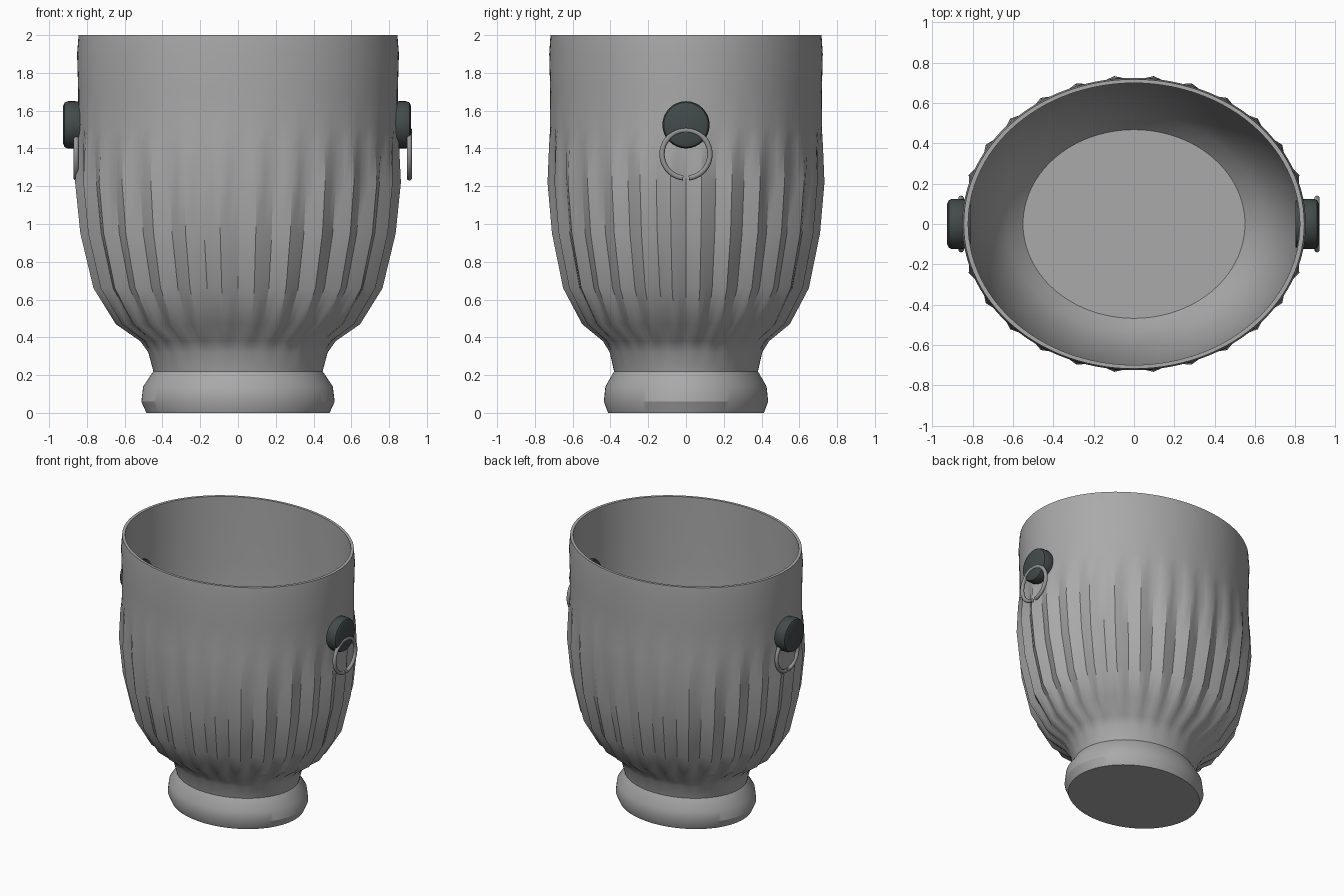
import bpy, bmesh, math
from mathutils import Vector

if "Cube" in bpy.data.objects:
    bpy.data.objects.remove(bpy.data.objects["Cube"], do_unlink=True)


def material(name, color):
    m = bpy.data.materials.new(name)
    m.use_nodes = True
    m.diffuse_color = (*color, 1)
    m.node_tree.nodes["Principled BSDF"].inputs["Base Color"].default_value = (*color, 1)
    return m


stone = material("stone grey", (0.40, 0.40, 0.40))
iron = material("dark iron", (0.055, 0.07, 0.07))
steel = material("ring steel", (0.30, 0.30, 0.30))

SQUASH = 0.85      # depth of the oval relative to its width
FLUTES = 28
SEGMENTS = FLUTES * 4


def finish(name, bm, mat, angle=30):
    bmesh.ops.recalc_face_normals(bm, faces=bm.faces)
    mesh = bpy.data.meshes.new(name)
    bm.to_mesh(mesh)
    bm.free()
    ob = bpy.data.objects.new(name, mesh)
    bpy.context.collection.objects.link(ob)
    mesh.materials.append(mat)
    bpy.ops.object.select_all(action="DESELECT")
    ob.select_set(True)
    bpy.context.view_layer.objects.active = ob
    bpy.ops.object.shade_smooth_by_angle(angle=math.radians(angle))
    return ob


def bridge(bm, a, b):
    n = len(a)
    for i in range(n):
        bm.faces.new((a[i], a[(i + 1) % n], b[(i + 1) % n], b[i]))


# Oval vessel: (half width, height, flute depth), outside then inside
profile = [
    (0.485, 0, 0), (0.512, 0.06, 0), (0.502, 0.14, 0), (0.448, 0.22, 0),
    (0.475, 0.32, 0), (0.515, 0.38, 0.006), (0.635, 0.47, 0.016),
    (0.752, 0.66, 0.018), (0.822, 0.95, 0.018), (0.85, 1.22, 0.018),
    (0.85, 1.42, 0.008), (0.847, 1.52, 0), (0.846, 1.7, 0),
    (0.852, 1.9, 0), (0.844, 2, 0),
    (0.822, 2, 0), (0.82, 1.5, 0), (0.81, 1.22, 0), (0.78, 0.95, 0),
    (0.71, 0.66, 0), (0.63, 0.52, 0), (0.55, 0.44, 0),
]
bm = bmesh.new()
rings = []
for radius, z, depth in profile:
    ring = []
    for i in range(SEGMENTS):
        t = math.tau * i / SEGMENTS
        r = radius - depth * math.cos(FLUTES * t)
        ring.append(bm.verts.new((r * math.cos(t), r * SQUASH * math.sin(t), z)))
    rings.append(ring)
for lower, upper in zip(rings, rings[1:]):
    bridge(bm, lower, upper)
bm.faces.new(rings[0])
bm.faces.new(rings[-1])
finish("fluted_planter", bm, stone)


# Round handle bosses with softened outer edge
def boss(name, side):
    bm = bmesh.new()
    loops = []
    for r, x in [(0.115, 0.80), (0.125, 0.85), (0.125, 0.89), (0.118, 0.908), (0.1, 0.916)]:
        loops.append([bm.verts.new((side * x, r * math.cos(math.tau * i / 32),
                                    1.525 + r * math.sin(math.tau * i / 32)))
                      for i in range(32)])
    for a, b in zip(loops, loops[1:]):
        bridge(bm, a, b)
    bm.faces.new(loops[0])
    bm.faces.new(loops[-1])
    return finish(name, bm, iron, 40)


boss("left_boss", 1)
boss("right_boss", -1).location.x = -0.01


# Split pull rings, open at the bottom
def pull_ring(name, x):
    bm = bmesh.new()
    loops = []
    steps, sides, gap = 40, 10, 0.12
    for i in range(steps + 1):
        a = -math.pi / 2 + gap + (math.tau - 2 * gap) * i / steps
        out = Vector((0, math.cos(a), math.sin(a)))
        center = Vector((x, 0, 1.37)) + out * 0.127
        loops.append([bm.verts.new(center + 0.014 * (
            out * math.cos(math.tau * j / sides)
            + Vector((1, 0, 0)) * math.sin(math.tau * j / sides))) for j in range(sides)])
    for a, b in zip(loops, loops[1:]):
        bridge(bm, a, b)
    bm.faces.new(loops[0])
    bm.faces.new(loops[-1])
    finish(name, bm, steel, 50)


pull_ring("left_ring", 0.907)
pull_ring("right_ring", -0.857)
